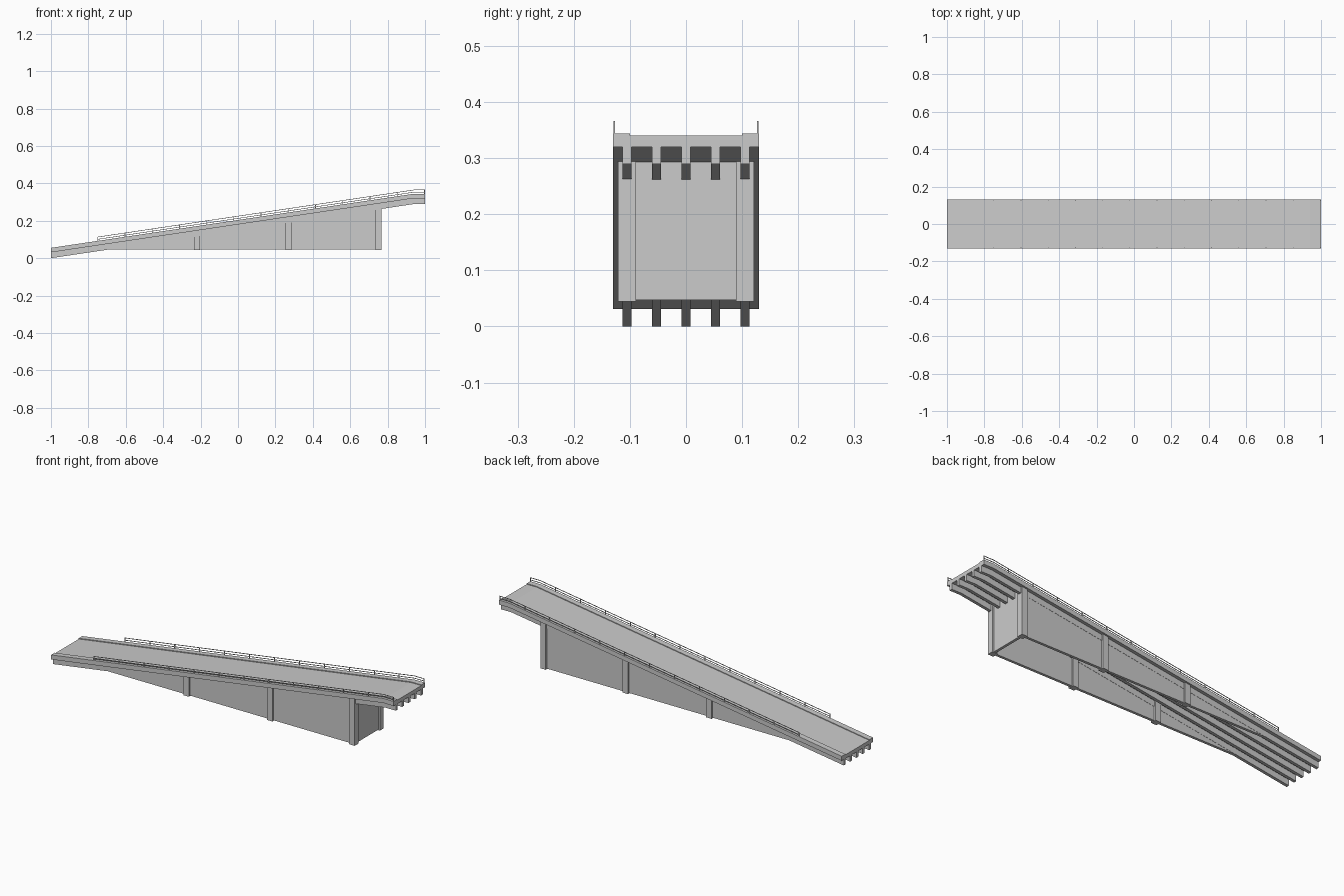
import bpy

if "Cube" in bpy.data.objects:
    bpy.data.objects.remove(bpy.data.objects["Cube"])

X0, XB, X1 = -1.0, 0.94, 1.0      # low end, bend, high end
SLOPE = 0.149


def rise(x):
    """Height gained by the ramp at x; level past the bend."""
    return SLOPE * (min(x, XB) - X0)


def prism(name, outline, y, width):
    """Extrude an x-z outline along y, centred on y."""
    n = len(outline)
    verts = [(x, y + s * width / 2, z) for s in (-1, 1) for x, z in outline]
    faces = [tuple(range(n)), tuple(range(2 * n - 1, n - 1, -1))]
    faces += [(i, n + i, n + (i + 1) % n, (i + 1) % n) for i in range(n)]
    mesh = bpy.data.meshes.new(name)
    mesh.from_pydata(verts, [], faces)
    mesh.update()
    obj = bpy.data.objects.new(name, mesh)
    bpy.context.collection.objects.link(obj)
    return obj


def strip(name, x0, x1, low, high, y, width):
    """Bar following the ramp between two offsets above its base line."""
    xs = [x0] + ([XB] if x0 < XB < x1 else []) + [x1]
    outline = [(x, rise(x) + low) for x in xs]
    outline += [(x, rise(x) + high) for x in reversed(xs)]
    return prism(name, outline, y, width)


def upright(name, x0, x1, bottom, top, y, width):
    """Vertical piece with a level foot and a top cut to the ramp slope."""
    return prism(name, [(x0, bottom), (x1, bottom),
                        (x1, rise(x1) + top), (x0, rise(x0) + top)], y, width)


# Road slab and raised edges
strip("road_slab", X0, X1, 0.031, 0.051, 0, 0.20)
for s in (-1, 1):
    strip("curb", X0, X1, 0.031, 0.055, s * 0.115, 0.03)

# Longitudinal beams under the slab
for i in range(-2, 3):
    strip("beam", X0, X1, 0.0, 0.031, i * 0.0525, 0.016)

# Columns and side walls
for s in (-1, 1):
    y = s * 0.105
    for x in (-0.218, 0.27, 0.75):
        upright("column", x - 0.016, x + 0.016, 0.044, 0.032, y, 0.032)
    xs = X0 + 0.047 / SLOPE
    prism("side_wall", [(xs, 0.047), (0.75, 0.047), (0.75, rise(0.75) + 0.001)],
          y, 0.014)

# End wall between the last columns
upright("end_wall", 0.743, 0.757, 0.047, 0.031, 0, 0.18)

# Railings: posts and two rails
R0, R1, SEGMENTS = -0.75, 0.997, 12
for s in (-1, 1):
    y = s * 0.128
    for low, high in ((0.062, 0.065), (0.074, 0.077)):
        strip("rail", R0, R1, low, high, y, 0.002)
    for i in range(SEGMENTS + 1):
        x = R0 + (R1 - R0) * i / SEGMENTS
        strip("rail_post", x - 0.002, x + 0.002, 0.053, 0.077, y, 0.003)
